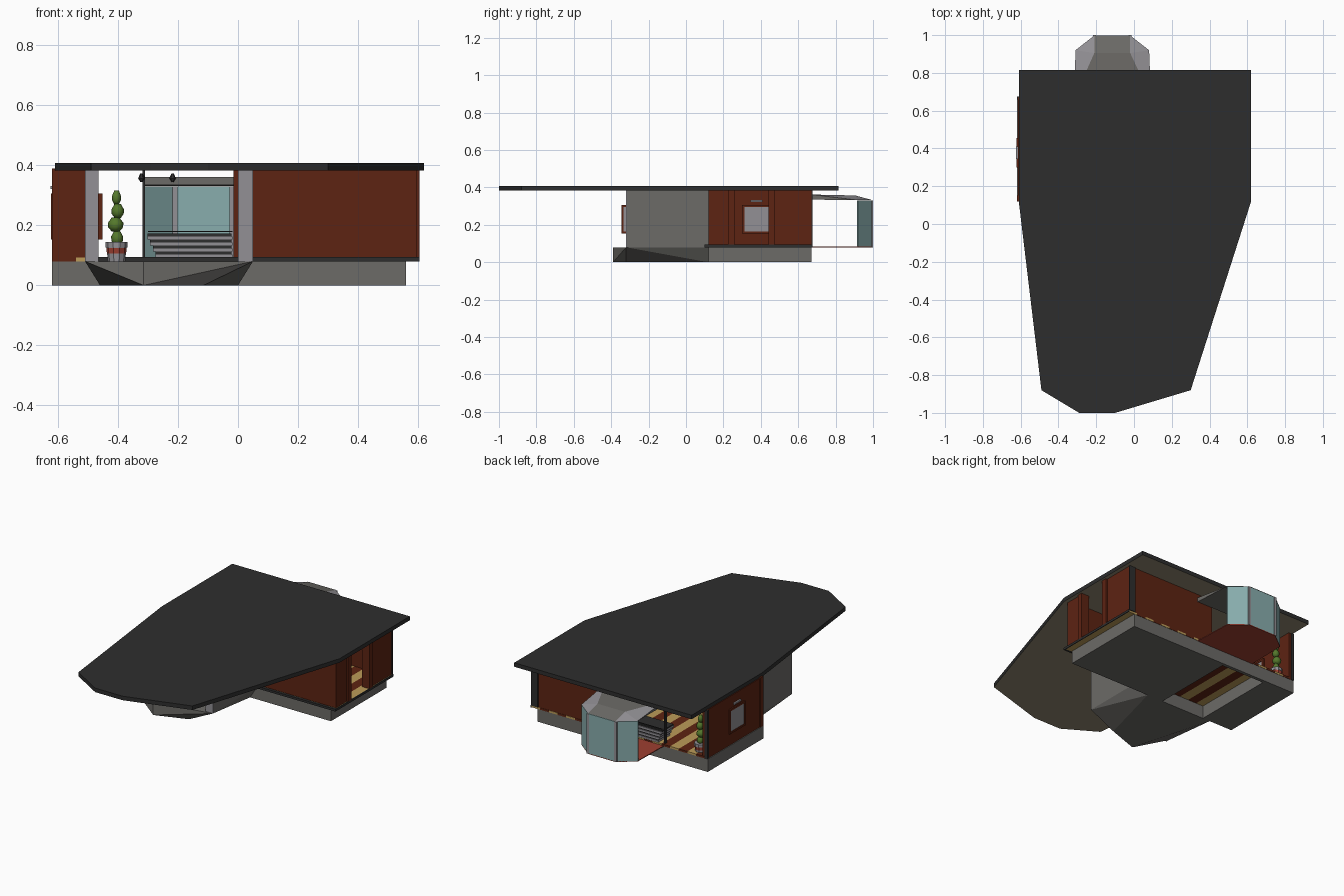
import bpy, bmesh, math

if "Cube" in bpy.data.objects:
    bpy.data.objects.remove(bpy.data.objects["Cube"])


def material(name, r, g, b):
    m = bpy.data.materials.new(name)
    m.use_nodes = True
    m.diffuse_color = (r, g, b, 1)
    m.node_tree.nodes["Principled BSDF"].inputs["Base Color"].default_value = (r, g, b, 1)
    return m


DARK = material("charcoal", .027, .027, .027)
BROWN = material("red_brown", .11, .017, .006)
CONCRETE = material("concrete", .15, .145, .135)
LIGHT = material("light_grey", .29, .28, .3)
GLASS = material("teal_glass", .25, .42, .42)
TAN = material("ceiling_tan", .28, .24, .16)
YELLOW = material("straw_yellow", .5, .33, .1)
RED = material("brick_red", .34, .05, .03)
GREEN = material("cactus_green", .09, .19, .025)


def finish(name, bm, *mats):
    bmesh.ops.recalc_face_normals(bm, faces=bm.faces)
    me = bpy.data.meshes.new(name)
    bm.to_mesh(me)
    bm.free()
    for m in mats:
        me.materials.append(m)
    ob = bpy.data.objects.new(name, me)
    bpy.context.collection.objects.link(ob)
    return ob


def prism(bm, outline, z0, z1):
    """Extrude an outline; returns the underside face."""
    low = [bm.verts.new((x, y, z0)) for x, y in outline]
    top = [bm.verts.new((x, y, z1)) for x, y in outline]
    n = len(low)
    bm.faces.new(top)
    for i in range(n):
        j = (i + 1) % n
        bm.faces.new((low[i], low[j], top[j], top[i]))
    return bm.faces.new(low[::-1])


def box(name, x, y, z, *mats):
    bm = bmesh.new()
    prism(bm, [(x[0], y[0]), (x[1], y[0]), (x[1], y[1]), (x[0], y[1])], *z)
    return finish(name, bm, *mats)


def hull(name, points, *mats):
    bm = bmesh.new()
    for p in points:
        bm.verts.new(p)
    bmesh.ops.convex_hull(bm, input=bm.verts)
    bmesh.ops.dissolve_limit(bm, angle_limit=.01, verts=bm.verts, edges=bm.edges)
    return finish(name, bm, *mats)


def lathe(name, profile, loc, mat, sides=10):
    bm = bmesh.new()
    rings = []
    for r, z in profile:
        rings.append([bm.verts.new((loc[0] + r * math.cos(a), loc[1] + r * math.sin(a), loc[2] + z))
                      for a in (math.tau * i / sides for i in range(sides))])
    for a, b in zip(rings, rings[1:]):
        for i in range(sides):
            j = (i + 1) % sides
            bm.faces.new((a[i], a[j], b[j], b[i]))
    bm.faces.new(rings[0])
    bm.faces.new(rings[-1])
    return finish(name, bm, mat)


# Roof slab with a recessed ceiling panel colour underneath
bm = bmesh.new()
under = prism(bm, [(-.61, .815), (-.61, .12), (-.49, -.88), (-.29, -1), (-.1, -1),
                   (.3, -.88), (.62, .12), (.62, .815)], .383, .408)
bmesh.ops.inset_region(bm, faces=[under], thickness=.1)
under.material_index = 1
finish("roof", bm, DARK, TAN)

# Base: two foundation blocks, and thin curbs across the open middle
box("foundation_left", (-.11, .56), (.12, .67), (0, .08), CONCRETE)
box("foundation_right", (-.62, -.41), (.12, .67), (0, .08), CONCRETE)
box("foundation_curb", (-.41, -.11), (.65, .67), (0, .08), CONCRETE)

# Tapered front platform
top = [(-.51, .12), (-.51, -.3), (-.465, -.32), (-.315, -.39), (.0, -.32), (.05, -.32), (.05, .12)]
low = [(-.46, .12), (-.315, 0), (-.315, -.39), (-.115, -.32), (-.115, 0), (0, .12)]
hull("front_platform", [(x, y, .08) for x, y in top] + [(x, y, 0) for x, y in low], CONCRETE)

# Striped floor, bands running front to back
STRIPES = 20
for i in range(STRIPES):
    w = 1.2 / STRIPES
    x = -.6 + w * i
    box("floor_stripe", (x, x + w), (.115, .672), (.08, .092), YELLOW if i % 2 else BROWN)
box("floor_edge_front", (-.465, .605), (.1, .115), (.08, .094), DARK)
box("floor_edge_left", (.6, .605), (.1, .675), (.08, .094), DARK)

# Brown room walls
Z = (.092, .385)
box("front_wall_left", (.05, .56), (.12, .15), Z, BROWN)
box("front_wall_right", (-.62, -.51), (.12, .15), (.08, .39), BROWN)
box("back_wall", (-.015, .56), (.64, .67), Z, BROWN)
box("right_side_wall", (-.615, -.585), (.12, .67), (.08, .385), BROWN)
box("left_side_wall_front", (.555, .595), (.12, .23), Z, BROWN)
box("left_side_wall_back", (.555, .595), (.47, .67), Z, BROWN)
for y in (.225, .44):
    box("opening_post", (.55, .605), (y, y + .033), Z, BROWN)
box("corner_post", (-.62, -.6), (.66, .675), (.08, .385), DARK)
box("back_corner_post", (.555, .6), (.67, .676), Z, DARK)
box("door_post", (-.318, -.31), (.64, .66), Z, DARK)

# Concrete fin walls with pale front ends
for x in (-.51, 0):
    w = .045 if x else .05
    box("fin_wall", (x, x + w), (-.315, .12), (.08, .385), CONCRETE)
    box("fin_wall_end", (x, x + w), (-.32, -.315), (.08, .385), LIGHT)


# Windows: four frame bars around a pane
def window(x0, x1, y0, y1):
    z0, z1, t = .153, .307, .012
    m = (x0 + x1) / 2
    for y in (y0, y1 - t):
        box("window_frame_side", (x0, x1), (y, y + t), (z0, z1), BROWN)
    for z in (z0, z1 - t):
        box("window_frame_rail", (x0, x1), (y0, y1), (z, z + t), BROWN)
    box("window_pane", (x0 + .003, x1 - .003), (y0 + t, y1 - t), (z0 + t, z1 - t), LIGHT)


window(-.623, -.575, .3, .455)
window(-.466, -.452, -.345, -.19)
box("window_lamp", (-.625, -.57), (.345, .41), (.322, .332), LIGHT)

# Back bay: floor, panes, mullions and faceted roof
bay = [(-.31, .92), (-.21, .998), (-.02, .998), (.08, .92)]
bm = bmesh.new()
prism(bm, [(-.315, .67)] + bay + [(.09, .67)], .078, .083)
finish("bay_floor", bm, RED)
for (ax, ay), (bx, by) in zip(bay, bay[1:]):
    bm = bmesh.new()
    prism(bm, [(ax, ay), (bx, by), (bx, by - .006), (ax, ay - .006)], .08, .33)
    finish("bay_pane", bm, GLASS)
for x, y in bay[1:3]:
    box("bay_mullion", (x - .008, x + .008), (y - .012, y + .002), (.08, .33), LIGHT)
bay_roof = hull("bay_roof", [(x, y, .332) for x, y in bay] +
                [(x, .67, z) for x in (-.315, .09) for z in (.335, .362)] +
                [(x, .905, .357) for x in (-.21, -.02)], CONCRETE, LIGHT)
for p in bay_roof.data.polygons:
    p.material_index = int(abs(p.normal.x) > .06 and p.normal.z > 0)

# Slatted bench in front of the bay
for i in range(4):
    z = .092 + i * .02
    x = -.275 - i * .009
    box("bench_slat", (x, -.018), (.55, .67), (z, z + .011), LIGHT)
    box("bench_gap", (x, -.022), (.555, .665), (z + .011, z + .02), DARK)
box("bench_rail", (-.3, -.018), (.66, .665), (.178, .181), DARK)

# Small hanging lamps
for x, y in ((-.322, .63), (-.218, .66)):
    lathe("hanging_lamp", [(.004, 0), (.011, .012), (.004, .028)], (x, y, .345), DARK, 6)

# Potted cacti made of stacked lumps
for x, y in ((-.405, -.08), (-.535, .62)):
    lathe("pot", [(.029, 0), (.033, .046), (.036, .046), (.036, .064)], (x, y, .08), LIGHT)
    lathe("pot_band", [(.032, .026), (.034, .045)], (x, y, .08), RED)
    for z, r, dx in ((.135, .02, .002), (.18, .026, -.003), (.225, .021, .004), (.27, .015, 0)):
        lump = lathe("cactus_lump", [(r * .5, 0), (r * .95, .013), (r, .028), (r * .5, .046)],
                     (x + dx, y, z), GREEN, 8)
        for p in lump.data.polygons:
            p.use_smooth = True
